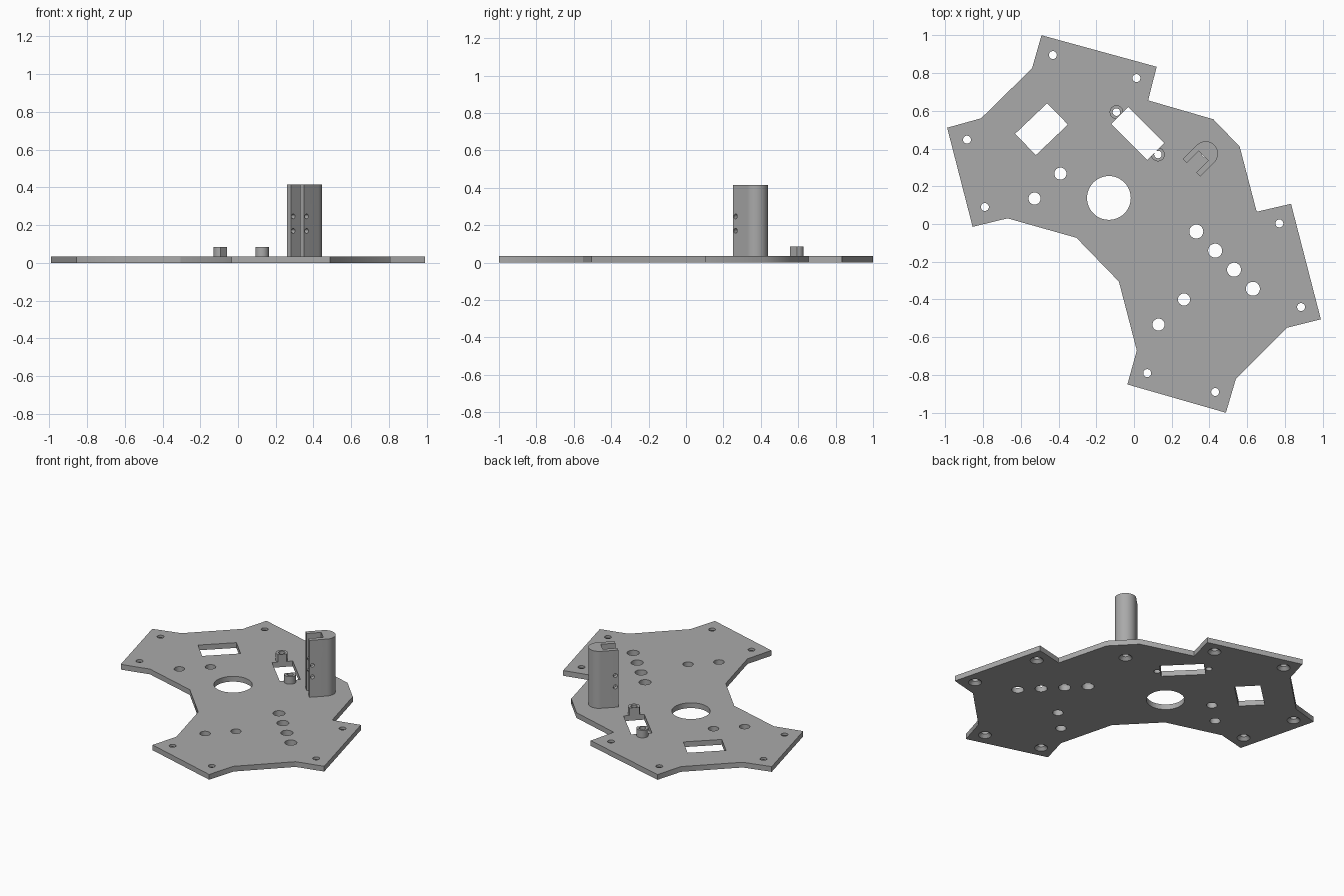
import bpy, bmesh, math
from mathutils import Vector, Matrix

if "Cube" in bpy.data.objects:
    bpy.data.objects.remove(bpy.data.objects["Cube"])

T = 0.035            # plate thickness
grey = bpy.data.materials.new("grey plastic")
grey.diffuse_color = (0.40, 0.40, 0.40, 1)
grey.use_nodes = True
grey.node_tree.nodes["Principled BSDF"].inputs["Base Color"].default_value = grey.diffuse_color


def prism(name, pts, z0, z1):
    """Extrude a flat outline between two heights."""
    bm = bmesh.new()
    face = bm.faces.new([bm.verts.new((x, y, z0)) for x, y in pts])
    ext = bmesh.ops.extrude_face_region(bm, geom=[face])
    bmesh.ops.translate(bm, vec=(0, 0, z1 - z0),
                        verts=[v for v in ext["geom"] if isinstance(v, bmesh.types.BMVert)])
    return finish(name, bm)


def cone(name, center, r0, r1, depth, direction=(0, 0, 1), sides=32):
    """Cylinder or cone centred on a point, along a direction."""
    bm = bmesh.new()
    rot = Vector((0, 0, 1)).rotation_difference(Vector(direction)).to_matrix().to_4x4()
    bmesh.ops.create_cone(bm, cap_ends=True, segments=sides, radius1=r0, radius2=r1,
                          depth=depth, matrix=Matrix.Translation(center) @ rot)
    return finish(name, bm)


def finish(name, bm):
    bmesh.ops.recalc_face_normals(bm, faces=bm.faces)
    mesh = bpy.data.meshes.new(name)
    bm.to_mesh(mesh)
    bm.free()
    mesh.materials.append(grey)
    ob = bpy.data.objects.new(name, mesh)
    bpy.context.collection.objects.link(ob)
    return ob


def cut(ob, cutters):
    """Subtract cutters, then remove them."""
    bpy.context.view_layer.objects.active = ob
    for c in cutters:
        mod = ob.modifiers.new("cut", "BOOLEAN")
        mod.operation, mod.solver, mod.object = "DIFFERENCE", "EXACT", c
        bpy.ops.object.modifier_apply(modifier=mod.name)
        bpy.data.objects.remove(c)


def smooth(ob):
    bpy.ops.object.select_all(action="DESELECT")
    ob.select_set(True)
    bpy.context.view_layer.objects.active = ob
    bpy.ops.object.shade_smooth_by_angle(angle=math.radians(30))


# Base plate outline
outline = [(-0.49, 1.0), (0.12, 0.833), (0.075, 0.655), (0.42, 0.555), (0.56, 0.41),
           (0.65, 0.065), (0.832, 0.107), (0.99, -0.505), (0.81, -0.55), (0.54, -0.82),
           (0.487, -1.0), (-0.035, -0.85), (0.015, -0.67), (-0.08, -0.305),
           (-0.305, -0.073), (-0.67, 0.03), (-0.855, -0.015), (-0.99, 0.51),
           (-0.81, 0.56), (-0.54, 0.825)]
plate = prism("base_plate", outline, 0, T)

# Rectangular openings
wide_slot = [(-0.03, 0.62), (0.16, 0.43), (0.07, 0.34), (-0.12, 0.53)]
square_slot = [(-0.46, 0.64), (-0.35, 0.527), (-0.52, 0.365), (-0.63, 0.478)]
cutters = [prism("slot_cutter", p, -0.1, 0.2) for p in (wide_slot, square_slot)]

# Plain round holes
bosses = [(-0.093, 0.593), (0.127, 0.368)]
holes = [(-0.133, 0.138, 0.116), (-0.39, 0.267, 0.032), (-0.527, 0.135, 0.032),
         (0.265, -0.40, 0.032), (0.13, -0.533, 0.032)]
holes += [(0.33 + 0.1 * i, -0.04 - 0.101 * i, 0.037) for i in range(4)]
holes += [(x, y, 0.02) for x, y in bosses]
cutters += [cone("hole_cutter", (x, y, 0), r, r, 0.4, sides=48) for x, y, r in holes]

# Screw holes, countersunk from below
cx, cy = 0.38, 0.373
screws = [(-0.43, 0.895), (0.013, 0.773), (-0.885, 0.447), (-0.79, 0.09), (0.77, 0.003),
          (0.885, -0.44), (0.43, -0.89), (0.07, -0.79), (cx, cy)]
for x, y in screws:
    cutters.append(cone("screw_cutter", (x, y, 0), 0.021, 0.021, 0.4))
    cutters.append(cone("countersink_cutter", (x, y, 0.0075), 0.045, 0.02, 0.025))
cut(plate, cutters)
smooth(plate)

# Hollow bosses beside the wide slot
for x, y in bosses:
    boss = cone("mount_boss", (x, y, T + 0.025), 0.036, 0.036, 0.05)
    cut(boss, [cone("bore_cutter", (x, y, T), 0.02, 0.02, 0.4),
               prism("side_cutter", wide_slot, -0.1, 0.2)])
    smooth(boss)

# Upright post: rounded back, slot opening towards the front left corner
R, LEG, IN, END = 0.065, 0.106, 0.035, -0.016


def place(u, v):
    k = math.sqrt(0.5)
    return cx + k * (u + v), cy + k * (u - v)


profile = [(-LEG, IN), (-LEG, R)]
profile += [(R * math.sin(a), R * math.cos(a)) for a in
            [math.pi * i / 24 for i in range(25)]]
profile += [(-LEG, -R), (-LEG, -IN), (END, -IN), (END, IN)]
post = prism("slotted_post", [place(u, v) for u, v in profile], T, 0.415)

# Cross holes through both legs
x, y = place(-0.088, 0)
cut(post, [cone("cross_cutter", (x, y, z), 0.013, 0.013, 0.4, (1, -1, 0), 24)
           for z in (0.17, 0.247)])
smooth(post)
